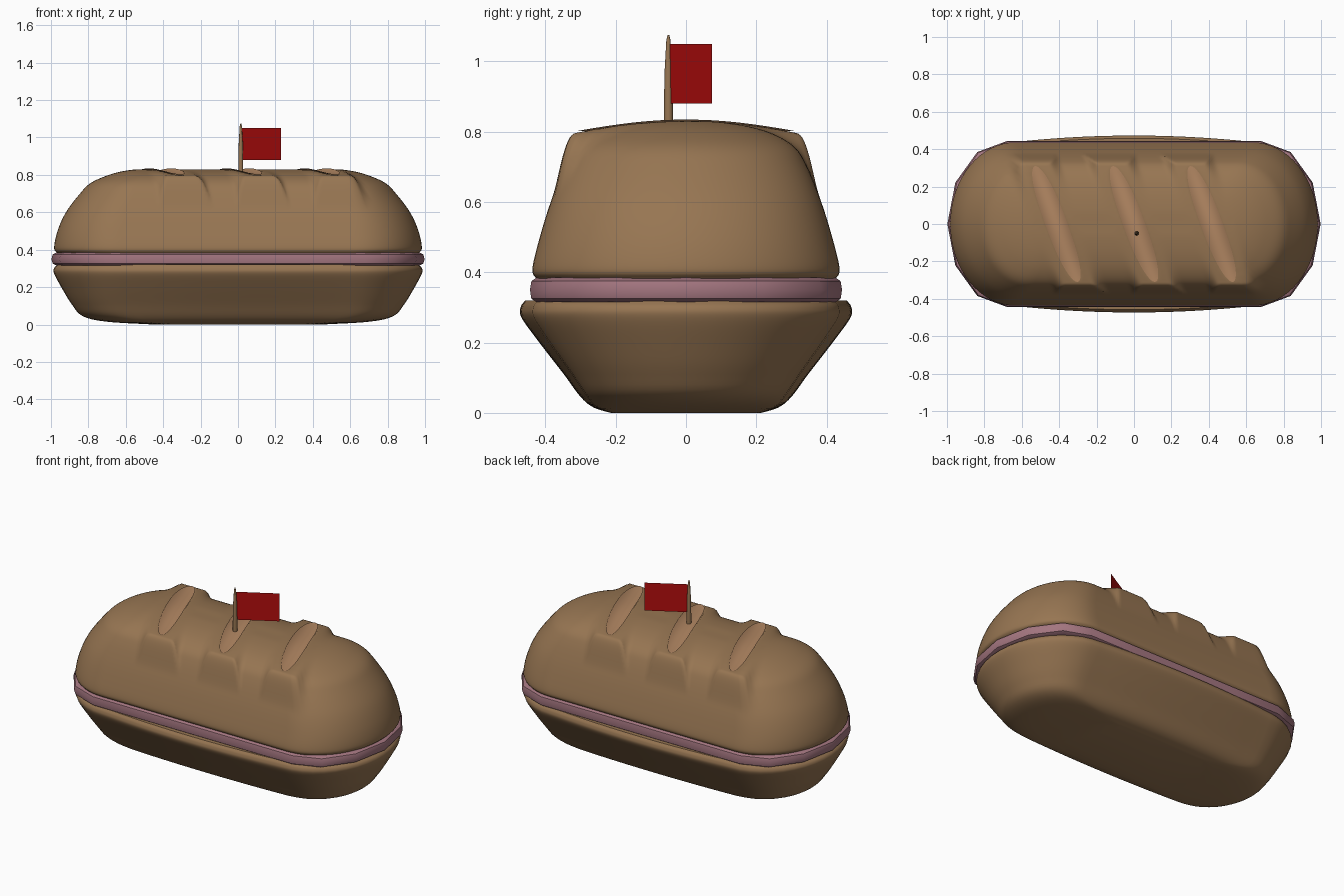
import bpy, bmesh, math
from mathutils import Vector

cube = bpy.data.objects.get("Cube")
if cube:
    bpy.data.objects.remove(cube)


def material(name, rgb):
    m = bpy.data.materials.new(name)
    m.use_nodes = True
    m.diffuse_color = (*rgb, 1)
    m.node_tree.nodes["Principled BSDF"].inputs["Base Color"].default_value = (*rgb, 1)
    return m


crust = material("crust_brown", (0.31, 0.18, 0.085))
crumb = material("crumb_tan", (0.45, 0.245, 0.125))
ham_pink = material("ham_pink", (0.37, 0.18, 0.215))
flag_red = material("flag_red", (0.45, 0.004, 0.004))


def finish(name, bm, mat, angle=40):
    bmesh.ops.remove_doubles(bm, verts=bm.verts, dist=0.0005)
    bmesh.ops.recalc_face_normals(bm, faces=bm.faces)
    mesh = bpy.data.meshes.new(name)
    bm.to_mesh(mesh)
    bm.free()
    mesh.materials.append(mat)
    ob = bpy.data.objects.new(name, mesh)
    bpy.context.collection.objects.link(ob)
    bpy.ops.object.select_all(action='DESELECT')
    ob.select_set(True)
    bpy.context.view_layer.objects.active = ob
    bpy.ops.object.shade_smooth_by_angle(angle=math.radians(angle))
    return ob


def smooth_profile(points, steps):
    """Catmull-Rom curve through the profile points."""
    p = [Vector(q) for q in points]
    p = [2 * p[0] - p[1]] + p + [2 * p[-1] - p[-2]]
    out = []
    for a, b, c, d in zip(p, p[1:], p[2:], p[3:]):
        for i in range(steps):
            t = i / steps
            out.append(0.5 * (2 * b + (c - a) * t + (2 * a - 5 * b + 4 * c - d) * t * t
                              + (3 * b - a - 3 * c + d) * t ** 3))
    return out + [p[-2]]


def loaf_ring(half_x, half_y, cap_ratio, n_side, n_cap):
    """Straight sides joined by half-ellipse ends."""
    cap = cap_ratio * half_y
    s = half_x - cap
    half = [(s - 2 * s * i / n_side, half_y) for i in range(n_side)]
    for i in range(n_cap):
        a = math.pi * i / n_cap
        half.append((-s - cap * math.sin(a), half_y * math.cos(a)))
    return half + [(-x, -y) for x, y in half]


def loft(rings):
    """Skin a stack of rings and close both ends."""
    bm = bmesh.new()
    loops = [[bm.verts.new(co) for co in ring] for ring in rings]
    for lo, hi in zip(loops, loops[1:]):
        for i in range(len(lo)):
            j = (i + 1) % len(lo)
            bm.faces.new((lo[i], lo[j], hi[j], hi[i]))
    bm.faces.new(loops[0])
    if (loops[-1][0].co.y - loops[-1][-1].co.y) or len(rings) == 0:
        if max(abs(v.co.y) for v in loops[-1]) > 0.01:
            bm.faces.new(loops[-1])
    return bm


# Slanted score cuts across the crust
CUTS = (-0.415, 0, 0.415)
SLANT, CUT_W, CUT_L = -0.36, 0.06, 0.31


def cut_height(u, v):
    d2 = (u / CUT_W) ** 2 + (abs(v) / CUT_L) ** 3
    return 0.83 - 0.035 * (v / 0.32) ** 2 - 0.022 * max(0, 1 - d2)


def scored(x, y, z):
    for cx in CUTS:
        u = x - cx - SLANT * y
        e = max((abs(u) - 0.075) / 0.07, (abs(y) - 0.315) / 0.065)
        t = min(1, max(0, 1 - e))
        t = t * t * (3 - 2 * t)
        z += (cut_height(u, y) - z) * t
    return (x, y, z)


# Upper bun: (half length, half width, height)
upper = smooth_profile([(0.965, 0.425, 0.38), (0.983, 0.437, 0.41), (0.965, 0.416, 0.5),
                        (0.92, 0.385, 0.6), (0.845, 0.345, 0.7), (0.79, 0.31, 0.755),
                        (0.71, 0.25, 0.793), (0.63, 0.17, 0.817), (0.55, 0.08, 0.829),
                        (0.5, 0, 0.83)], 7)
finish("upper_bun", loft([[scored(x, y, p.z) for x, y in loaf_ring(p.x, p.y, 0.8, 90, 32)]
                          for p in upper]), crust, 60)

# Pale crumb showing in each cut
for k, cx in enumerate(CUTS):
    bm = bmesh.new()
    rings = []
    for r in range(1, 13):
        ring = []
        for i in range(48):
            a = math.tau * i / 48
            c, s = math.cos(a), math.sin(a)
            u = CUT_W * r / 12 * c
            v = CUT_L * r / 12 * math.copysign(abs(s) ** 0.8, s)
            ring.append(bm.verts.new((cx + SLANT * v + u, v, cut_height(u, v) + 0.005)))
        rings.append(ring)
    bm.faces.new(rings[0])
    for lo, hi in zip(rings, rings[1:]):
        for i in range(48):
            j = (i + 1) % 48
            bm.faces.new((lo[i], hi[i], hi[j], lo[j]))
    finish(f"score_cut_{k + 1}", bm, crumb, 60)

# Lower bun, slightly wider in the middle
lower = smooth_profile([(0.45, 0.2, 0), (0.7, 0.245, 0.015), (0.83, 0.28, 0.045),
                        (0.89, 0.325, 0.11), (0.945, 0.39, 0.2), (0.982, 0.437, 0.27),
                        (0.984, 0.44, 0.3), (0.965, 0.428, 0.32)], 5)


def belly(x, y):
    return y * (1 + 0.07 * max(0, 1 - (x / 0.6) ** 2))


finish("lower_bun", loft([[(x, belly(x, y), p.z) for x, y in loaf_ring(p.x, p.y, 0.85, 24, 20)]
                          for p in lower]), crust)

# Ham slice with a rounded rim and coarse outline
ham = [(0.97, 0.425, 0.315), (0.99, 0.44, 0.325), (0.998, 0.444, 0.35),
       (0.99, 0.44, 0.375), (0.97, 0.425, 0.385)]
finish("ham_slice", loft([[(x, y, z) for x, y in loaf_ring(hx, hy, 0.72, 4, 6)]
                          for hx, hy, z in ham]), ham_pink)

# Tapered cocktail stick
stick = [(0.013, 0.75), (0.013, 0.86), (0.011, 0.97), (0.006, 1.06), (0.002, 1.076)]
finish("flag_stick", loft([[(0.015 + r * math.cos(i * math.tau / 12),
                             -0.05 + r * math.sin(i * math.tau / 12), z) for i in range(12)]
                           for r, z in stick]), crust)

# Paper flag
bm = bmesh.new()
bm.faces.new([bm.verts.new(co) for co in ((0.02, -0.046, 0.88), (0.23, 0.074, 0.88),
                                          (0.23, 0.074, 1.05), (0.02, -0.046, 1.05))])
finish("flag", bm, flag_red)
